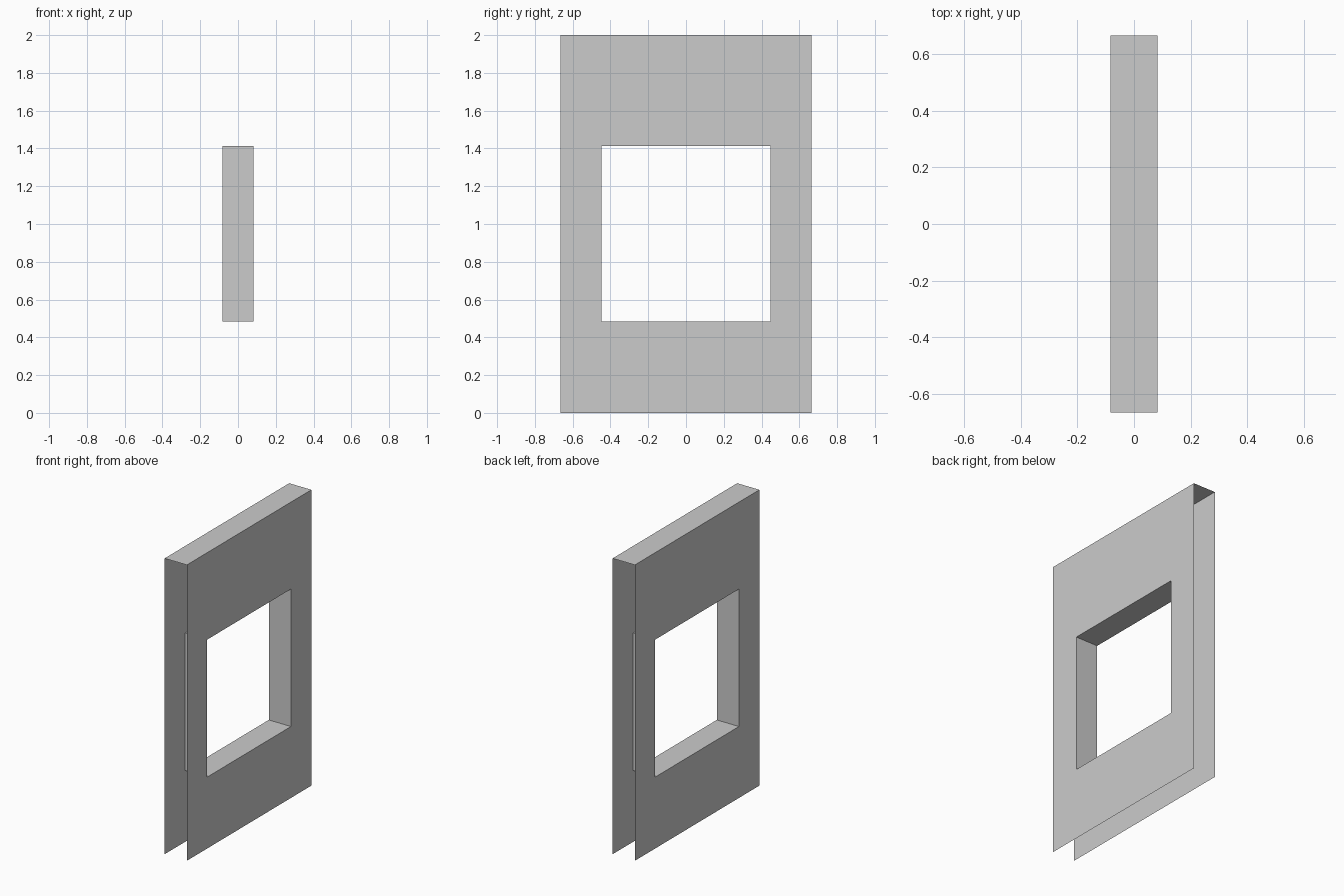
import bpy
import bmesh

if "Cube" in bpy.data.objects:
    bpy.data.objects.remove(bpy.data.objects["Cube"])

HALF_T = 0.083                                   # half wall thickness
OUTER = (-0.665, 0.665, 0.0, 2.0)                # y min/max, z min/max
INNER = (-0.447, 0.447, 0.483, 1.412)

bm = bmesh.new()


def ring(x, rect):
    """Four corners of a rectangle in the YZ plane, counter-clockwise seen from +x."""
    y0, y1, z0, z1 = rect
    return [bm.verts.new((x, y, z)) for y, z in ((y0, z0), (y1, z0), (y1, z1), (y0, z1))]


out_r, in_r = ring(HALF_T, OUTER), ring(HALF_T, INNER)
out_l, in_l = ring(-HALF_T, OUTER), ring(-HALF_T, INNER)

for i in range(4):
    j = (i + 1) % 4
    # Both wall panels around the opening
    bm.faces.new((out_r[i], out_r[j], in_r[j], in_r[i]))
    bm.faces.new((out_l[j], out_l[i], in_l[i], in_l[j]))
    # Window reveals: sill, jambs and head, facing into the opening
    bm.faces.new((in_r[i], in_r[j], in_l[j], in_l[i]))

# Top cap; the ends and the bottom stay open
bm.faces.new((out_r[2], out_l[2], out_l[3], out_r[3])).normal_update()
bm.normal_update()
for f in bm.faces:
    if all(v.co.z > 1.99 for v in f.verts) and f.normal.z < 0:
        f.normal_flip()

mesh = bpy.data.meshes.new("window_wall")
bm.to_mesh(mesh)
bm.free()
wall = bpy.data.objects.new("window_wall", mesh)
bpy.context.collection.objects.link(wall)
